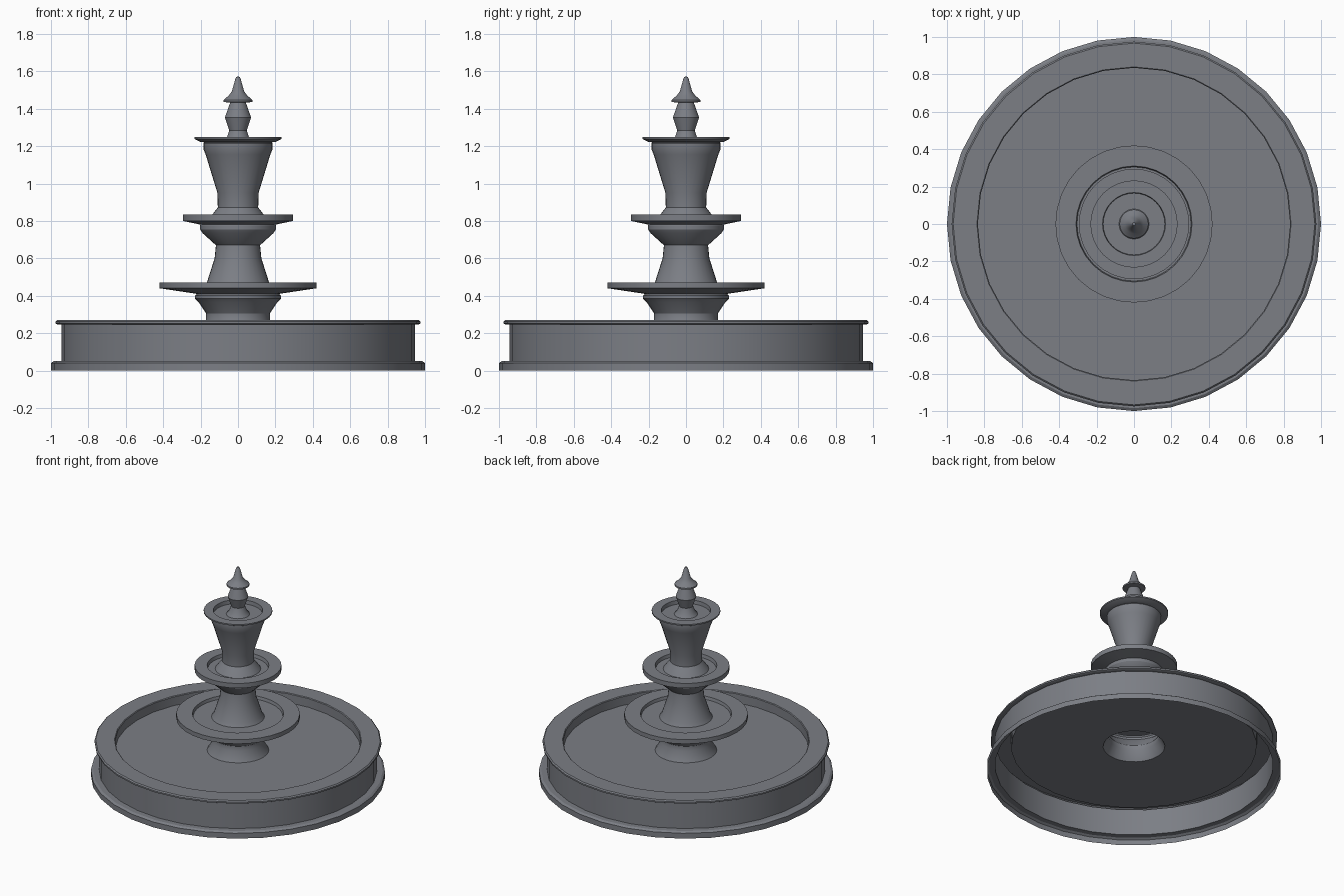
import bpy, bmesh, math

if "Cube" in bpy.data.objects:
    bpy.data.objects.remove(bpy.data.objects["Cube"])

SIDES = 32

stone = bpy.data.materials.new("grey_stone")
stone.diffuse_color = (0.2, 0.21, 0.235, 1)
stone.use_nodes = True
stone.node_tree.nodes["Principled BSDF"].inputs["Base Color"].default_value = stone.diffuse_color


def lathe(name, profile):
    """Spin a (radius, height) profile round z; radius 0 closes to a point."""
    bm = bmesh.new()
    rings = []
    for r, z in profile:
        if r == 0:
            rings.append([bm.verts.new((0, 0, z))] * SIDES)
        else:
            rings.append([bm.verts.new((r * math.cos(2 * math.pi * j / SIDES),
                                        r * math.sin(2 * math.pi * j / SIDES), z))
                          for j in range(SIDES)])
    for low, high in zip(rings, rings[1:]):
        for j in range(SIDES):
            k = (j + 1) % SIDES
            loop = [low[j], low[k], high[k], high[j]]
            bm.faces.new(list(dict.fromkeys(loop)))
    mesh = bpy.data.meshes.new(name)
    bm.to_mesh(mesh)
    bm.free()
    mesh.materials.append(stone)
    obj = bpy.data.objects.new(name, mesh)
    bpy.context.collection.objects.link(obj)
    bpy.ops.object.select_all(action='DESELECT')
    obj.select_set(True)
    bpy.context.view_layer.objects.active = obj
    bpy.ops.object.shade_smooth_by_angle(angle=math.radians(30))
    return obj


# Open-bottomed pool: foot moulding, wall, rim and raised floor
lathe("pool", [(1, 0), (1, .04), (.985, .05), (.945, .05), (.945, .246),
               (.965, .246), (.975, .251), (.975, .262), (.967, .27),
               (.84, .27), (.835, .265), (.835, .2), (.21, .2)])

# Lower pedestal
lathe("lower_pedestal", [(.21, .2), (.17, .27), (.17, .305), (.21, .365),
                         (.23, .385), (.23, .40), (.22, .41)])

# Lower bowl
lathe("lower_bowl", [(.22, .41), (.42, .44), (.42, .472), (.31, .472),
                     (.305, .45), (.18, .45)])

# Middle column
lathe("middle_column", [(.18, .45), (.165, .475), (.125, .6), (.118, .67),
                        (.19, .735), (.203, .755), (.203, .775), (.2, .78)])

# Middle bowl
lathe("middle_bowl", [(.2, .78), (.295, .8), (.295, .835), (.21, .835),
                      (.205, .81), (.155, .81)])

# Upper column
lathe("upper_column", [(.155, .81), (.137, .835), (.108, .872), (.11, .95),
                       (.173, 1.155), (.185, 1.185), (.185, 1.215), (.18, 1.22)])

# Upper bowl
lathe("upper_bowl", [(.18, 1.22), (.2, 1.222), (.233, 1.238), (.233, 1.248),
                     (.168, 1.248), (.165, 1.22), (.08, 1.22)])

# Finial with collar and pointed tip
lathe("finial", [(.08, 1.22), (.06, 1.245), (.047, 1.283), (.07, 1.353),
                 (.042, 1.432), (.077, 1.436), (.077, 1.447), (.05, 1.47),
                 (.033, 1.492), (.014, 1.56), (.009, 1.57), (0, 1.572)])
